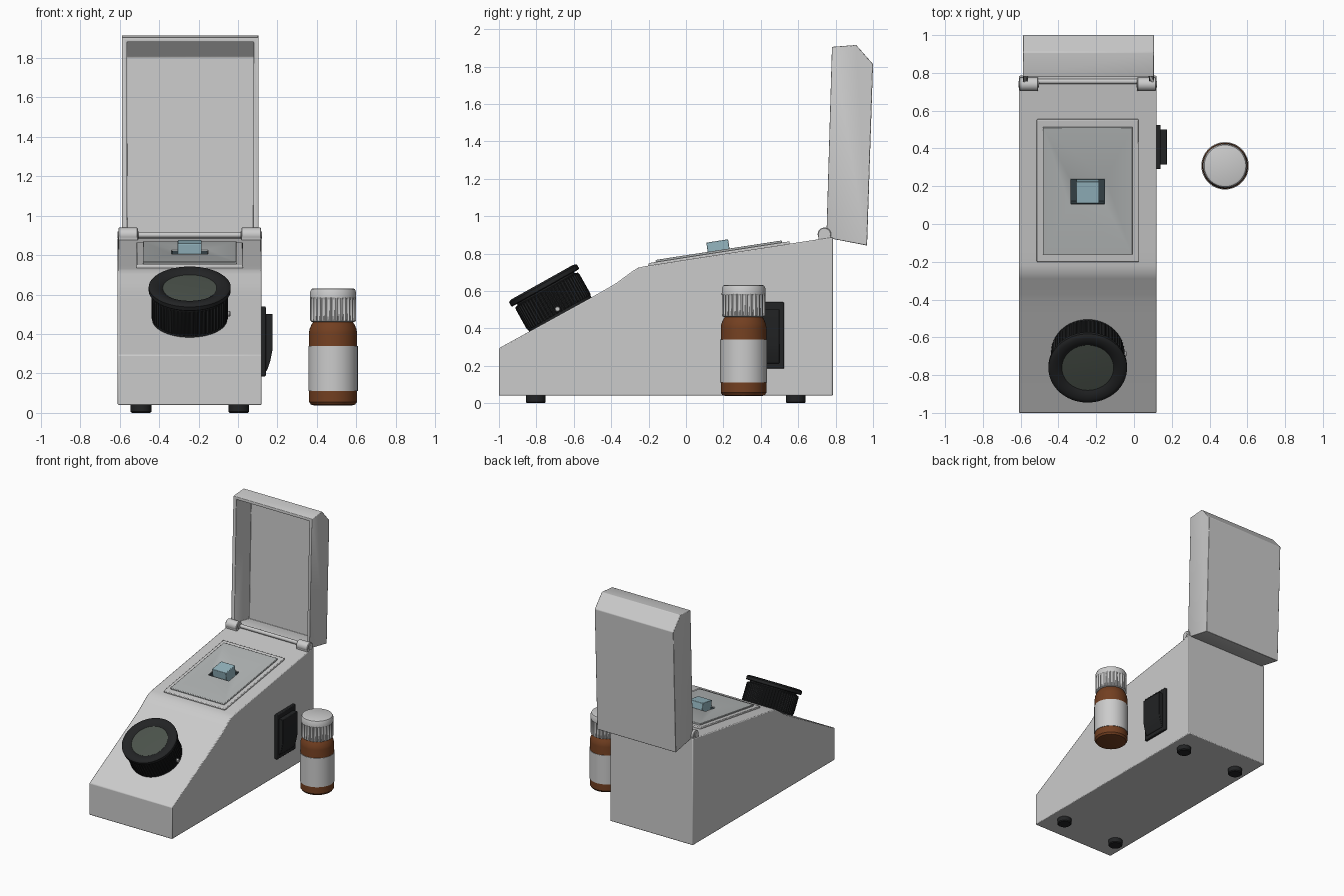
import bpy, bmesh
from math import radians, cos, sin, pi, atan2
from mathutils import Vector

if "Cube" in bpy.data.objects:
    bpy.data.objects.remove(bpy.data.objects["Cube"])


def material(name, rgb):
    m = bpy.data.materials.new(name)
    m.diffuse_color = (*rgb, 1)
    m.use_nodes = True
    m.node_tree.nodes["Principled BSDF"].inputs["Base Color"].default_value = m.diffuse_color
    return m


BLACK = material("black_plastic", (0.016, 0.017, 0.018))
DARK = material("dark_well", (0.04, 0.06, 0.07))
GLASS = material("blue_glass", (0.30, 0.47, 0.53))
LENS = material("lens_glass", (0.07, 0.085, 0.07))
BROWN = material("amber_glass", (0.17, 0.05, 0.015))
PLATE = material("plate_grey", (0.45, 0.47, 0.47))
LABEL = material("label_grey", (0.6, 0.6, 0.6))


def finish(name, bm, mat=None, loc=(0, 0, 0), rot=(0, 0, 0), bevel=0, angle=32):
    bmesh.ops.recalc_face_normals(bm, faces=bm.faces)
    me = bpy.data.meshes.new(name)
    bm.to_mesh(me)
    bm.free()
    me.shade_smooth()
    me.set_sharp_from_angle(angle=radians(angle))
    ob = bpy.data.objects.new(name, me)
    bpy.context.collection.objects.link(ob)
    ob.location, ob.rotation_euler = loc, rot
    if mat:
        me.materials.append(mat)
    if bevel:
        add_bevel(ob, bevel)
    return ob


def add_bevel(ob, width):
    b = ob.modifiers.new("bevel", 'BEVEL')
    b.width, b.segments = width, 2
    b.limit_method, b.angle_limit = 'ANGLE', radians(35)


def box(name, size, mat=None, **kw):
    bm = bmesh.new()
    bmesh.ops.create_cube(bm, size=1)
    bmesh.ops.scale(bm, vec=size, verts=bm.verts)
    return finish(name, bm, mat, **kw)


def prism(name, pts, x0, x1, mat=None, open_last=False, **kw):
    """Extrude a (y, z) outline along x; the closing side can be left open."""
    bm = bmesh.new()
    a = [bm.verts.new((x0, *p)) for p in pts]
    b = [bm.verts.new((x1, *p)) for p in pts]
    bm.faces.new(a)
    bm.faces.new(b[::-1])
    n = len(pts)
    for i in range(n - 1 if open_last else n):
        j = (i + 1) % n
        bm.faces.new((a[i], a[j], b[j], b[i]))
    return finish(name, bm, mat, **kw)


def lathe(name, profile, mat=None, segs=48, **kw):
    """Spin (radius, height[, groove depth]) rows about local z."""
    bm = bmesh.new()
    rings = []
    for r, h, *d in profile:
        groove = d[0] if d else 0
        rings.append([bm.verts.new(((r - groove * (i % 4 < 2)) * cos(2 * pi * i / segs),
                                    (r - groove * (i % 4 < 2)) * sin(2 * pi * i / segs), h))
                      for i in range(segs)])
    for a, b in zip(rings, rings[1:]):
        for i in range(segs):
            j = (i + 1) % segs
            bm.faces.new((a[i], a[j], b[j], b[i]))
    bm.faces.new(rings[0])
    bm.faces.new(rings[-1])
    return finish(name, bm, mat, **kw)


def cut(ob, cutter):
    m = ob.modifiers.new("well", 'BOOLEAN')
    m.operation, m.object, m.solver = 'DIFFERENCE', cutter, 'EXACT'


X = -0.245                                   # centre line of the instrument
TILT = atan2(0.161, 1.042)                   # slope of the top deck


def on_deck(y, up=0):
    return (X, y - up * sin(TILT), 0.727 + 0.1545 * (y + 0.257) + up * cos(TILT))


# Wedge-shaped housing
body = prism("housing", [(-1, 0.04), (0.785, 0.04), (0.785, 0.888), (-0.15, 0.7435),
                         (-0.22, 0.732), (-0.257, 0.724), (-0.29, 0.703), (-0.37, 0.644),
                         (-0.41, 0.62), (-0.48, 0.58), (-1, 0.294)], -0.61, 0.12)

# Sample deck: stepped plates with a well through them
tilt = (TILT, 0, 0)
frame = box("deck_frame", (0.54, 0.764, 0.03), loc=on_deck(0.1775, -0.002), rot=tilt)
plate = box("deck_plate", (0.475, 0.683, 0.03), PLATE, loc=on_deck(0.178, 0.009), rot=tilt)
well = box("well_cutter", (0.183, 0.135, 0.2), loc=on_deck(0.175, 0.03), rot=tilt)
well.hide_render = True
well.display_type = 'WIRE'
well.hide_set(True)
for ob, w in ((body, 0.006), (frame, 0.005), (plate, 0.004)):
    cut(ob, well)
    add_bevel(ob, w)
box("well_floor", (0.182, 0.134, 0.01), DARK, loc=on_deck(0.175, -0.064), rot=tilt)
for s in (-1, 1):
    box("well_side", (0.004, 0.134, 0.08), DARK, rot=tilt,
        loc=Vector(on_deck(0.175, -0.022)) + Vector((s * 0.0895, 0, 0)))
    box("well_end", (0.182, 0.004, 0.08), DARK, rot=tilt,
        loc=on_deck(0.175 + s * 0.065, -0.022))
box("sample_cell", (0.122, 0.118, 0.13), GLASS, loc=on_deck(0.178, 0.009), rot=tilt, bevel=0.004)

# Open lid, a hollow tray standing up
lid = prism("lid", [(0.78, 1.905), (0.91, 1.915), (1.0, 1.813), (0.968, 0.843), (0.75, 0.885)],
            -0.588, 0.105, open_last=True, angle=25)
sol = lid.modifiers.new("wall", 'SOLIDIFY')
sol.thickness, sol.offset, sol.use_even_offset = 0.025, -1, True
add_bevel(lid, 0.004)

# Hinge barrels with screw heads, and the bar between them
for name, x in (("hinge_left", -0.557), ("hinge_right", 0.067)):
    lathe(name, [(0.018, -0.054), (0.018, -0.05), (0.032, -0.05), (0.036, -0.046),
                 (0.036, 0.046), (0.032, 0.05), (0.018, 0.05), (0.018, 0.054)], segs=32,
          loc=(x, 0.74, 0.903), rot=(0, pi / 2, 0))
    box(name + "_base", (0.1, 0.066, 0.035), loc=(x, 0.741, 0.885), rot=tilt, bevel=0.003)
lathe("hinge_bar", [(0.014, -0.27), (0.014, 0.27)], segs=24,
      loc=(X, 0.755, 0.902), rot=(0, pi / 2, 0))

# Eyepiece: ribbed barrel, flange and recessed lens, square to the front slope
eye = dict(loc=(X, -0.674, 0.478), rot=(radians(29.2), 0, 0))
lathe("eyepiece_barrel", [(0.19, -0.02), (0.19, 0.008), (0.195, 0.012, 0.007), (0.195, 0.135, 0.007),
                          (0.19, 0.146), (0.175, 0.15), (0.175, 0.165)], BLACK, segs=224, **eye)
lathe("eyepiece_flange", [(0.17, 0.158), (0.203, 0.158), (0.208, 0.163), (0.208, 0.184),
                          (0.202, 0.19), (0.185, 0.194), (0.155, 0.19), (0.137, 0.178),
                          (0.137, 0.17)], BLACK, segs=64, **eye)
lathe("eyepiece_lens", [(0.137, 0.168), (0.137, 0.178), (0.08, 0.181), (0.01, 0.182)], LENS, segs=64, **eye)
lathe("set_screw", [(0.014, -0.02), (0.014, 0.006), (0.011, 0.009), (0.006, 0.009), (0.006, 0.004)],
      segs=20, loc=(-0.048, -0.687, 0.503), rot=(0, pi / 2, 0))

# Rocker switch on the right side
box("switch_bezel", (0.03, 0.235, 0.355), BLACK, loc=(0.126, 0.4075, 0.3625), bevel=0.006)
rocker = [(0.12, 0.205), (0.147, 0.215), (0.163, 0.26), (0.175, 0.32), (0.175, 0.502), (0.12, 0.502)]
# outline drawn as (out, z), turned to face +x
prism("switch_rocker", [(-p, z) for p, z in rocker], 0.315, 0.5, BLACK,
      rot=(0, 0, pi / 2), bevel=0.004).scale = (1, 1, 1)
sw = bpy.data.objects["switch_rocker"].data
for v in sw.vertices:                        # swap axes in the mesh, keep object unrotated
    v.co = (-v.co.y, v.co.x, v.co.z)
sw.flip_normals() if sw.polygons[0].normal.y > 0 else None
bpy.data.objects["switch_rocker"].rotation_euler = (0, 0, 0)

# Four rubber feet
for x in (-0.492, 0.004):
    for y in (-0.803, 0.587):
        lathe("foot", [(0.046, 0), (0.053, 0.006), (0.053, 0.05)], BLACK, segs=32, loc=(x, y, 0))

# Sample bottle with label and ribbed cap
at = dict(loc=(0.482, 0.308, 0))
lathe("bottle", [(0.095, 0.038), (0.112, 0.042), (0.122, 0.056), (0.122, 0.405), (0.119, 0.425),
                 (0.109, 0.448), (0.1, 0.462), (0.095, 0.48)], BROWN, segs=64, **at)
lathe("bottle_label", [(0.12, 0.11), (0.1255, 0.11), (0.1255, 0.34), (0.12, 0.34)], LABEL, segs=64, **at)
lathe("bottle_cap", [(0.108, 0.462), (0.115, 0.466), (0.117, 0.47, 0.007), (0.117, 0.575, 0.007),
                     (0.117, 0.585), (0.116, 0.615), (0.11, 0.628), (0.1, 0.632)], segs=112, **at)
